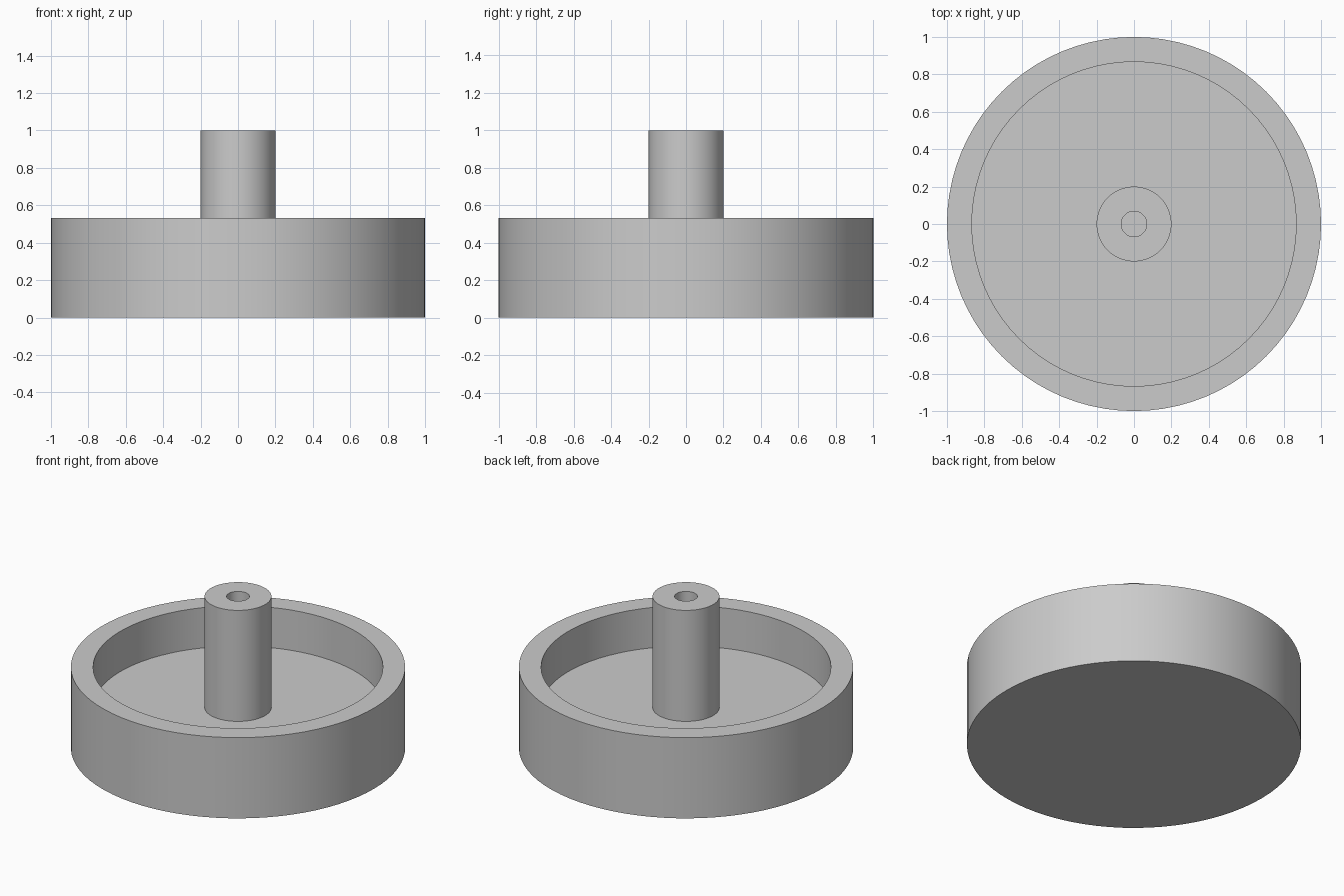
import bpy, bmesh, math

if "Cube" in bpy.data.objects:
    bpy.data.objects.remove(bpy.data.objects["Cube"], do_unlink=True)

SEGMENTS = 80
FLOOR = 0.267
RIM = 0.533

grey = bpy.data.materials.new("light_grey")
grey.use_nodes = True
colour = (0.6, 0.6, 0.6, 1)
grey.diffuse_color = colour
grey.node_tree.nodes["Principled BSDF"].inputs["Base Color"].default_value = colour


def lathe(name, profile):
    """Spin an (r, z) profile about z; the profile runs from outside to inside."""
    bm = bmesh.new()
    verts = [bm.verts.new((r, 0, z)) for r, z in profile]
    edges = [bm.edges.new(pair) for pair in zip(verts, verts[1:])]
    bmesh.ops.spin(bm, geom=verts + edges, axis=(0, 0, 1), cent=(0, 0, 0),
                   angle=math.tau, steps=SEGMENTS, use_duplicate=False)
    bmesh.ops.remove_doubles(bm, verts=bm.verts, dist=0.0005)
    bmesh.ops.recalc_face_normals(bm, faces=bm.faces)
    mesh = bpy.data.meshes.new(name)
    bm.to_mesh(mesh)
    bm.free()
    mesh.materials.append(grey)
    obj = bpy.data.objects.new(name, mesh)
    bpy.context.collection.objects.link(obj)
    bpy.ops.object.select_all(action="DESELECT")
    obj.select_set(True)
    bpy.context.view_layer.objects.active = obj
    bpy.ops.object.shade_smooth_by_angle(angle=math.radians(30))
    return obj


# Round dish with a raised wall and a solid base
lathe("dish", [(0, 0), (1, 0), (1, RIM), (0.867, RIM), (0.867, FLOOR), (0, FLOOR)])

# Central post with a bore in its top, seated slightly into the dish floor
SEAT = FLOOR - 0.02
lathe("post", [(0, SEAT), (0.2, SEAT), (0.2, 1), (0.068, 1),
               (0.068, FLOOR + 0.002), (0, FLOOR + 0.002)])
